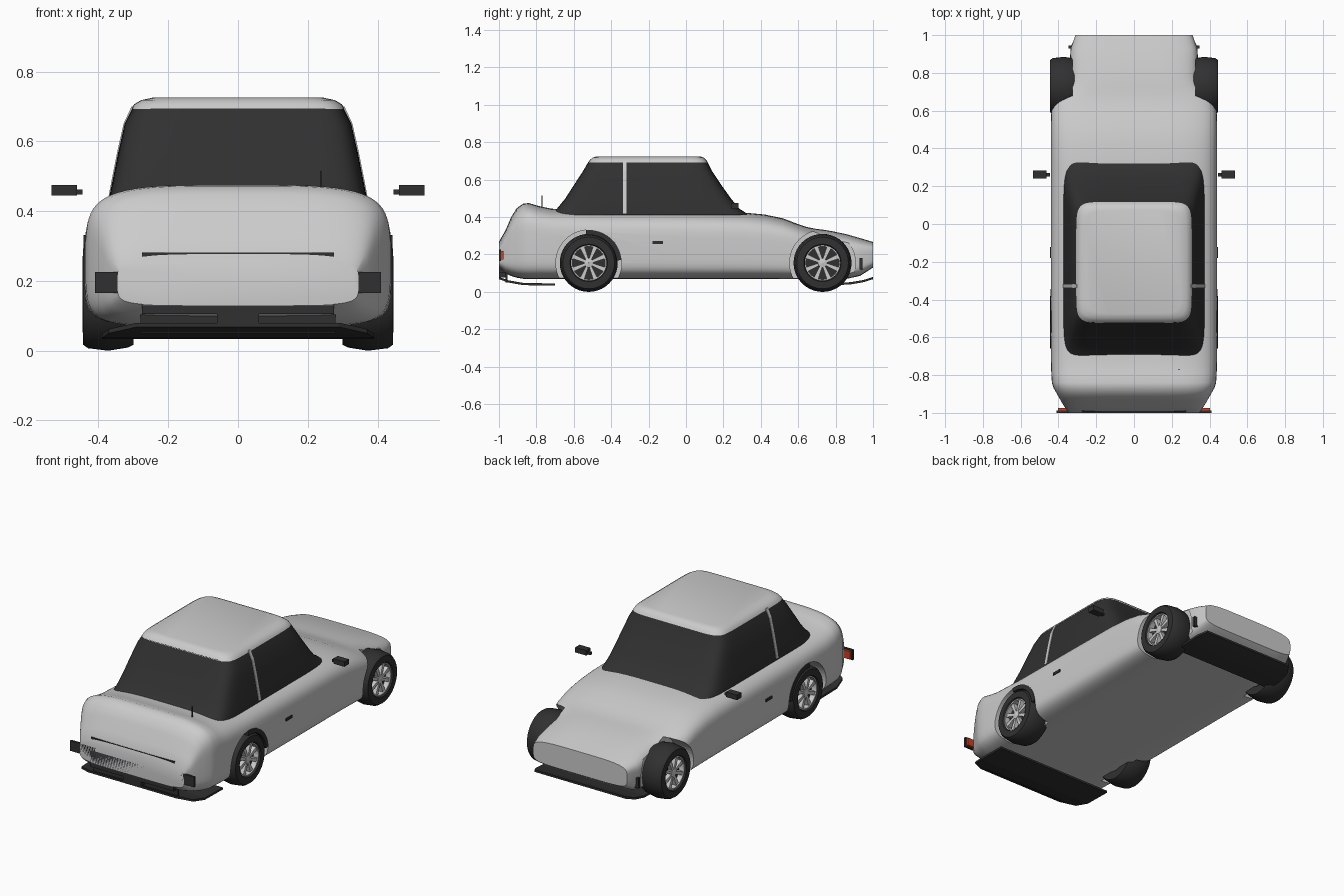
import bpy, bmesh, math
from mathutils import Vector

if "Cube" in bpy.data.objects:
    bpy.data.objects.remove(bpy.data.objects["Cube"])


def material(name, rgb):
    m = bpy.data.materials.new(name)
    m.diffuse_color = (*rgb, 1)
    m.use_nodes = True
    m.node_tree.nodes["Principled BSDF"].inputs["Base Color"].default_value = m.diffuse_color
    return m


DARK = material("dark", (0.03, 0.03, 0.03))
GREY = material("panel_grey", (0.06, 0.06, 0.075))
RED = material("red", (0.6, 0.05, 0.02))


def finish(name, bm, mat=None, angle=35):
    bmesh.ops.recalc_face_normals(bm, faces=bm.faces)
    me = bpy.data.meshes.new(name)
    bm.to_mesh(me)
    bm.free()
    ob = bpy.data.objects.new(name, me)
    bpy.context.collection.objects.link(ob)
    if mat:
        me.materials.append(mat)
    if angle:
        bpy.ops.object.select_all(action='DESELECT')
        bpy.context.view_layer.objects.active = ob
        ob.select_set(True)
        bpy.ops.object.shade_smooth_by_angle(angle=math.radians(angle))
    return ob


def loft(name, rings, mat=None, angle=35):
    bm = bmesh.new()
    vs = [[bm.verts.new(p) for p in r] for r in rings]
    n = len(vs[0])
    for a, b in zip(vs, vs[1:]):
        for i in range(n):
            j = (i + 1) % n
            bm.faces.new((a[i], a[j], b[j], b[i]))
    bm.faces.new(vs[0])
    bm.faces.new(vs[-1])
    return finish(name, bm, mat, angle)


def box(name, x, y, z, mat=None):
    rings = [[(x[0], y[0], h), (x[1], y[0], h), (x[1], y[1], h), (x[0], y[1], h)] for h in z]
    return loft(name, rings, mat, 0)


def pair(name, x, y, z, mat=None):
    box("right_" + name, x, y, z, mat)
    box("left_" + name, (-x[1], -x[0]), y, z, mat)


def oval(t, n):
    # unit superellipse point
    c, s = math.cos(t), math.sin(t)
    return (math.copysign(abs(c) ** (2 / n), c), math.copysign(abs(s) ** (2 / n), s))


def lathe(name, profile, side, cy, cz, mat, steps=40, a0=0.0, a1=360.0):
    # closed (x, radius) profile turned around the axle
    rings = []
    for i in range(steps + 1):
        a = math.radians(a0 + (a1 - a0) * i / steps)
        rings.append([(side * x, cy + r * math.cos(a), cz + r * math.sin(a)) for x, r in profile])
    if a1 - a0 < 360:
        return loft(name, rings, mat)
    bm = bmesh.new()
    vs = [[bm.verts.new(p) for p in r] for r in rings[:-1]]
    n = len(profile)
    for k in range(steps):
        a, b = vs[k], vs[(k + 1) % steps]
        for i in range(n):
            j = (i + 1) % n
            bm.faces.new((a[i], a[j], b[j], b[i]))
    return finish(name, bm, mat)


# Body shell: y, half width, bottom, top
stations = [
    (-1.0, .345, .13, .268), (-.965, .37, .10, .33), (-.935, .388, .085, .40),
    (-.905, .405, .076, .448), (-.87, .425, .07, .472), (-.84, .435, .068, .475),
    (-.79, .438, .068, .46), (-.72, .44, .068, .445), (-.5, .44, .068, .435),
    (0, .44, .068, .43), (.3, .44, .068, .425), (.42, .44, .068, .414),
    (.52, .44, .068, .393), (.6, .438, .068, .362), (.65, .425, .068, .346),
    (.69, .39, .068, .338), (.73, .355, .068, .333), (.78, .34, .068, .325),
    (.86, .338, .07, .308), (.93, .335, .085, .288), (1.0, .31, .13, .267)]
rings = []
for y, w, zb, zt in stations:
    ring = []
    for i in range(64):
        t = 2 * math.pi * (i + .5) / 64
        u, v = oval(t, 4.2 if math.sin(t) > 0 else 6)
        ring.append((u * w, y, (zb + zt) / 2 + v * (zt - zb) / 2))
    rings.append(ring)
body = loft("body_shell", rings, None, 40)

# Wheel wells cut into the body
WHEELS = (-.52, .73)
for side in (1, -1):
    for cy in WHEELS:
        disc = [[(side * x, cy + .176 * math.cos(a), .155 + .176 * math.sin(a))
                 for a in (2 * math.pi * i / 48 for i in range(48))] for x in (.325, .6)]
        cutter = loft("wheel_well_cutter", disc, None, 0)
        cutter.hide_render = True
        cutter.hide_viewport = True
        mod = body.modifiers.new("wheel_well", 'BOOLEAN')
        mod.operation = 'DIFFERENCE'
        mod.solver = 'EXACT'
        mod.object = cutter


# Cabin glass and roof: z, half width, back y, front y
def cabin(name, levels, mat):
    rings = []
    for z, w, yb, yf in levels:
        ring = []
        for i in range(64):
            u, v = oval(2 * math.pi * (i + .5) / 64, 9)
            ring.append((u * w, (yb + yf) / 2 + v * (yf - yb) / 2, z))
        rings.append(ring)
    return loft(name, rings, mat, 40)


cabin("cabin_glass", [(.41, .373, -.735, .34), (.445, .368, -.69, .285), (.5, .357, -.645, .24),
                      (.57, .343, -.6, .19), (.65, .325, -.548, .137), (.695, .303, -.522, .115)], DARK)
cabin("roof", [(.692, .306, -.524, .117), (.706, .298, -.513, .108),
               (.718, .278, -.5, .095), (.725, .245, -.475, .075)], None)

# Door pillars
for side in (1, -1):
    loft("door_pillar", [[(side * (x + d), y, z) for d, y in
                          ((-.02, -.338), (.003, -.338), (.003, -.318), (-.02, -.318))]
                         for z, x in ((.42, .372), (.5, .357), (.57, .343), (.65, .325), (.70, .302))], None, 0)

# Wheels
tyre = [(.30, .09), (.30, .138), (.315, .146), (.372, .155), (.43, .148),
        (.444, .138), (.445, .10), (.435, .094), (.40, .092), (.40, .085)]
for side in (1, -1):
    for cy in WHEELS:
        lathe("tyre", tyre, side, cy, .155, DARK)
        lathe("wheel_rim", [(.40, .088), (.437, .088), (.437, .095), (.40, .095)], side, cy, .155, None)
        lathe("wheel_back_plate", [(.31, .001), (.405, .001), (.405, .092), (.31, .092)], side, cy, .155, DARK)
        lathe("wheel_hub", [(.40, .001), (.436, .001), (.432, .024), (.40, .026)], side, cy, .155, None, 20)
        for k in range(8):
            a = 2 * math.pi * (k + .5) / 8
            d, p = Vector((0, math.cos(a), math.sin(a))), Vector((0, -math.sin(a), math.cos(a)))
            c = Vector((0, cy, .155))
            loft("wheel_spoke", [[c + d * r + p * s * h + Vector((side * x, 0, 0))
                                  for s, x in ((-1, .405), (-1, .43), (1, .43), (1, .405))]
                                 for r, h in ((.02, .007), (.09, .012))], None, 0)
    # Dark lining over the rear wheel
    lathe("rear_arch_liner", [(.33, .15), (.443, .15), (.443, .176), (.33, .176)],
          side, WHEELS[0], .155, DARK, 16, 5, 95)

# Lights, trim and plate on the -y end
pair("light_housing", (.24, .41), (-1.0, -.988), (.165, .226), DARK)
pair("light_lens", (.25, .402), (-.988, -.975), (.172, .219), RED)
box("upper_trim_strip", (-.275, .275), (-.995, -.965), (.264, .281), DARK)
box("bumper_panel", (-.275, .275), (-1.0, -.97), (.128, .205), GREY)
box("lower_trim_strip", (-.275, .275), (-1.0, -.96), (.105, .128), DARK)
box("plate_holder", (-.06, .06), (-1.0, -.96), (.078, .107), DARK)


# Under-bumper lips: y, z, half width
def lip(name, pts):
    loft(name, [[(-w, y, z), (w, y, z), (w, y, z + .012), (-w, y, z + .012)] for y, z, w in pts], DARK, 0)


lip("back_lip", [(-1.0, .068, .29), (-.95, .05, .37), (-.87, .036, .39), (-.7, .033, .39)])
lip("nose_lip", [(1.0, .068, .30), (.95, .052, .33), (.88, .04, .34), (.78, .035, .34)])
box("back_lip_mount", (-.28, .28), (-.965, -.955), (.05, .12), DARK)

# Mirrors, handles, side markers, aerial
pair("mirror", (.462, .535), (.24, .282), (.445, .475), DARK)
pair("mirror_arm", (.445, .463), (.252, .27), (.447, .462), DARK)
pair("door_handle", (.43, .446), (-.18, -.122), (.256, .271), DARK)
pair("side_marker", (.32, .347), (.928, .944), (.12, .18), DARK)
box("aerial", (.235, .24), (-.773, -.768), (.44, .515), DARK)
